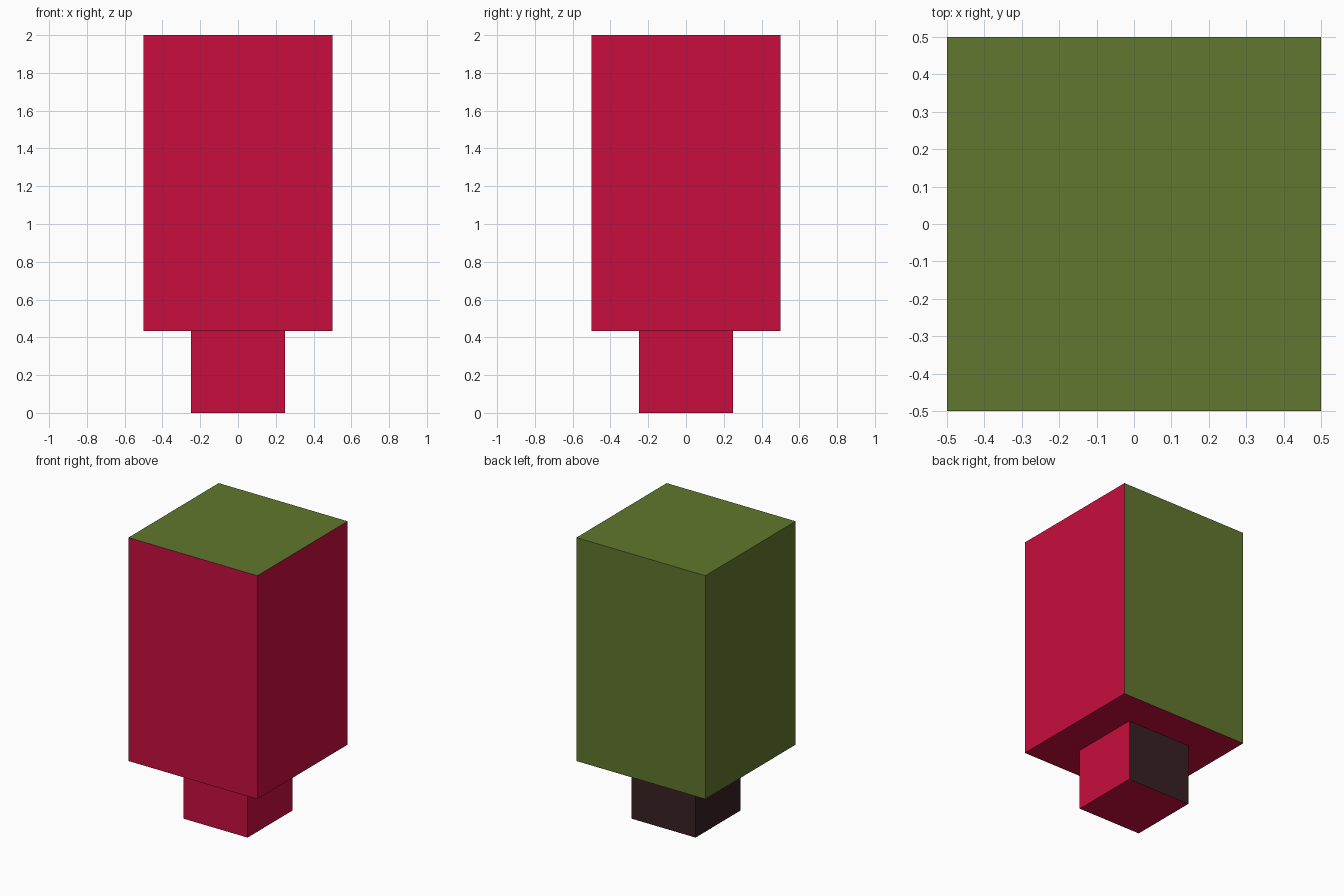
import bpy, bmesh
from mathutils import Matrix

if "Cube" in bpy.data.objects:
    bpy.data.objects.remove(bpy.data.objects["Cube"])


def material(name, rgb):
    # 8-bit sRGB to linear
    lin = [((c / 255 + 0.055) / 1.055) ** 2.4 if c > 10 else c / 255 / 12.92 for c in rgb]
    m = bpy.data.materials.new(name)
    m.diffuse_color = (*lin, 1)
    m.use_nodes = True
    m.node_tree.nodes["Principled BSDF"].inputs["Base Color"].default_value = m.diffuse_color
    return m


red = material("crimson red", (200, 13, 62))
green = material("olive green", (97, 119, 46))
brown = material("dark brown", (57, 33, 34))


def block(name, width, z0, z1, mats, second):
    """Square block; faces whose normal passes 'second' get the second colour."""
    bm = bmesh.new()
    bmesh.ops.create_cube(bm, size=1, matrix=Matrix.Translation((0, 0, (z0 + z1) / 2))
                          @ Matrix.Diagonal((width, width, z1 - z0, 1)))
    bm.normal_update()
    for f in bm.faces:
        f.material_index = int(second(f.normal))
    me = bpy.data.meshes.new(name)
    bm.to_mesh(me)
    bm.free()
    for m in mats:
        me.materials.append(m)
    ob = bpy.data.objects.new(name, me)
    bpy.context.collection.objects.link(ob)
    return ob


# Upper body: back, left and top are green, the rest red
block("upper_block", 1.0, 0.433, 2.0, (red, green),
      lambda n: n.y > 0.5 or n.x < -0.5 or n.z > 0.5)

# Short foot: back and left are dark brown, the rest red
block("lower_stem", 0.497, 0.0, 0.433, (red, brown),
      lambda n: n.y > 0.5 or n.x < -0.5)
